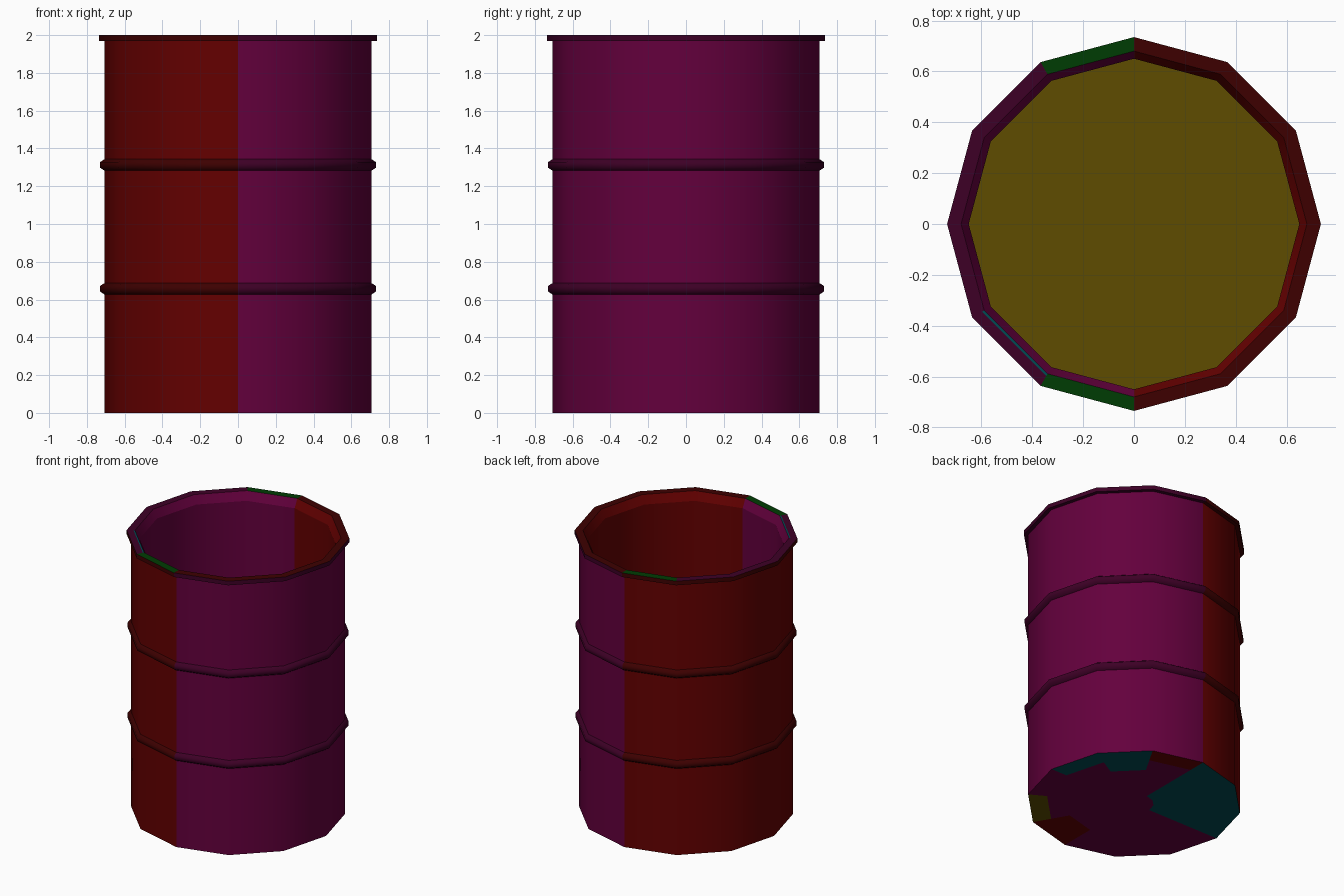
import bpy, bmesh, math

if "Cube" in bpy.data.objects:
    bpy.data.objects.remove(bpy.data.objects["Cube"])

SIDES = 12


def material(name, rgb):
    m = bpy.data.materials.new(name)
    m.diffuse_color = (*rgb, 1)
    m.use_nodes = True
    m.node_tree.nodes["Principled BSDF"].inputs["Base Color"].default_value = m.diffuse_color
    return m


MATS = [
    material("red", (0.126, 0.0, 0.0)),
    material("purple", (0.126, 0.0, 0.046)),
    material("dark_red", (0.047, 0.0, 0.0)),
    material("dark_purple", (0.047, 0.0, 0.019)),
    material("dark_green", (0.0, 0.046, 0.001)),
    material("yellow", (0.112, 0.073, 0.0)),
    material("teal", (0.0, 0.070, 0.088)),
]
RED, PURPLE, DARK_RED, DARK_PURPLE, DARK_GREEN, YELLOW, TEAL = range(7)


def lathe(name, profile, colour, angle=35):
    """Revolve (radius, z) points; colour(step, segment) gives the material."""
    bm = bmesh.new()
    rings = []
    for r, z in profile:
        if r == 0:
            rings.append([bm.verts.new((0, 0, z))] * SIDES)
        else:
            rings.append([bm.verts.new((r * math.cos(math.tau * i / SIDES),
                                        r * math.sin(math.tau * i / SIDES), z))
                          for i in range(SIDES)])
    for s in range(len(rings) - 1):
        for i in range(SIDES):
            j = (i + 1) % SIDES
            loop = [rings[s][i], rings[s][j], rings[s + 1][j], rings[s + 1][i]]
            face = bm.faces.new(list(dict.fromkeys(loop)))
            face.material_index = colour(s, i)
    me = bpy.data.meshes.new(name)
    bm.to_mesh(me)
    bm.free()
    for m in MATS:
        me.materials.append(m)
    ob = bpy.data.objects.new(name, me)
    bpy.context.collection.objects.link(ob)
    bpy.ops.object.select_all(action='DESELECT')
    ob.select_set(True)
    bpy.context.view_layer.objects.active = ob
    bpy.ops.object.shade_smooth_by_angle(angle=math.radians(angle))
    return ob


def left(i):
    return 3 <= i < 9


def outside(s, i):
    return RED if left(i) else PURPLE


def outside_dark(s, i):
    return DARK_RED if left(i) else DARK_PURPLE


def inside(s, i):
    return PURPLE if left(i) else RED


def rim_colour(s, i):
    if s < 2:
        return outside_dark(s, i)
    if i in (3, 8):
        return DARK_GREEN
    if i == 7 and s == 3:
        return TEAL
    return DARK_PURPLE if left(i) else DARK_RED


def base_colour(s, i):
    # Teal wedge, plus patches of colour near the edge
    if 3 <= i < 6 and s > 0:
        return TEAL
    if (s, i) in ((2, 1), (3, 0), (3, 1)):
        return TEAL
    if (s, i) in ((3, 2), (2, 9), (3, 9)):
        return RED
    if (s, i) == (3, 10):
        return YELLOW
    return PURPLE


# Outer wall, inner wall and the bevelled lip above it
lathe("outer_wall", [(0.707, 0), (0.707, 1.97)], outside)
lathe("inner_wall", [(0.65, 1.94), (0.65, 0.004)], inside)
lathe("inner_lip", [(0.68, 2.0), (0.65, 1.94)], inside)

# Rim: underside, outer edge, flat top
lathe("rim", [(0.707, 1.97), (0.735, 1.97), (0.735, 2.0), (0.69, 2.0), (0.68, 2.0)],
      rim_colour)

# Two raised hoops, smooth across their profile
for name, z in (("lower_hoop", 0.657), ("upper_hoop", 1.313)):
    lathe(name, [(0.707, z - 0.03), (0.73, z - 0.015),
                 (0.73, z + 0.015), (0.707, z + 0.03)], outside_dark, 80)

# Inside floor and underside
lathe("floor", [(0.65, 0.004), (0, 0.004)], lambda s, i: YELLOW)
lathe("base", [(0, 0), (0.13, 0), (0.45, 0), (0.58, 0), (0.707, 0)], base_colour)
